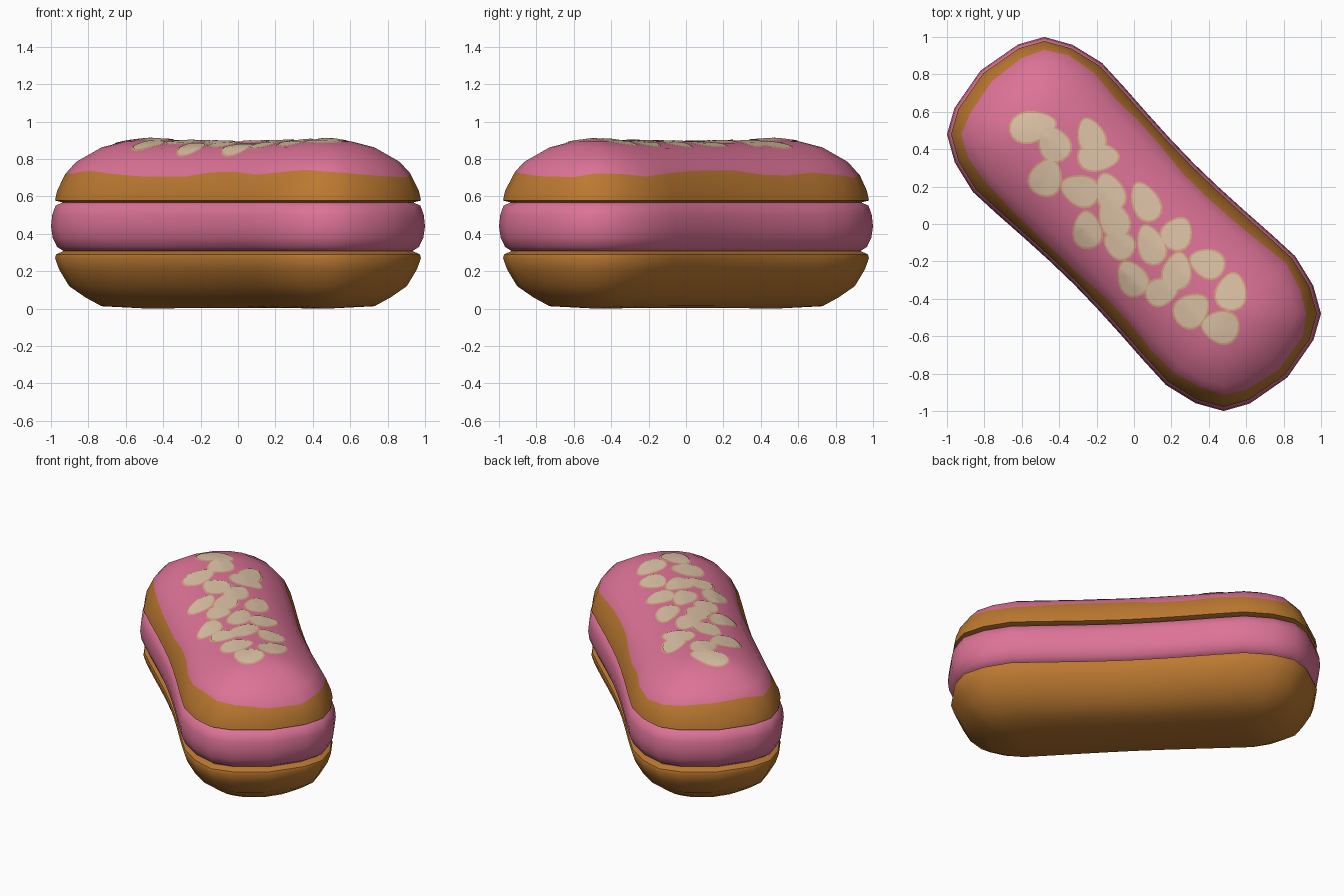
import bpy, bmesh, math
from mathutils import Vector
from mathutils.bvhtree import BVHTree

if "Cube" in bpy.data.objects:
    bpy.data.objects.remove(bpy.data.objects["Cube"])


def material(name, rgb):
    m = bpy.data.materials.new(name)
    m.diffuse_color = (*rgb, 1)
    m.use_nodes = True
    m.node_tree.nodes["Principled BSDF"].inputs["Base Color"].default_value = m.diffuse_color
    return m


PASTRY = material("baked pastry", (0.50, 0.19, 0.03))
PINK = material("pink cream", (0.72, 0.17, 0.31))
NUT = material("nut flake", (0.72, 0.54, 0.38))
NUT_RIM = material("toasted nut rim", (0.68, 0.36, 0.22))

# Quarter outline (u along the length, v across), slightly waisted; mirrored to a loop
QUARTER = [(0, .455), (.18, .459), (.36, .468), (.55, .48), (.73, .488),
           (.91, .445), (1.046, .368), (1.117, .24), (1.16, 0)]
half = QUARTER + [(u, -v) for u, v in QUARTER[-2::-1]]
LOOP = half + [(-u, v) for u, v in half[-2:0:-1]]
S = math.sqrt(0.5)


def loop_point(i, inset, z, sag):
    """Outline point pulled in towards the central spine, turned onto the diagonal."""
    u, v = LOOP[i]
    c = max(-.68, min(.68, u))
    k = max(0, 1 - inset / .48)
    u, v = c + (u - c) * k, v * k
    z -= sag * max(0, 1 - (u / .7) ** 2)
    return Vector(((u + v) * S, (v - u) * S, z))


def icing_wave(i):
    a = 2 * math.pi * i / len(LOOP)
    return .012 * math.sin(3 * a + 1) + .010 * math.sin(7 * a) + .006 * math.sin(11 * a + 2)


def finish(name, bm, mats):
    me = bpy.data.meshes.new(name)
    bm.to_mesh(me)
    bm.free()
    for m in mats:
        me.materials.append(m)
    ob = bpy.data.objects.new(name, me)
    bpy.context.collection.objects.link(ob)
    bpy.ops.object.select_all(action='DESELECT')
    ob.select_set(True)
    bpy.context.view_layer.objects.active = ob
    bpy.ops.object.shade_smooth_by_angle(angle=math.radians(48))
    return ob


def loft(name, rows, mats, wavy=None):
    """Rows of (inset, z, sag); faces above the wavy row take the second material."""
    bm = bmesh.new()
    rings = []
    for r, (d, z, sag) in enumerate(rows):
        ring = []
        for i in range(len(LOOP)):
            w = icing_wave(i) if r == wavy else 0
            ring.append(bm.verts.new(loop_point(i, d + .75 * w, z + w, sag)))
        rings.append(ring)
    n = len(LOOP)
    for r in range(len(rings) - 1):
        for i in range(n):
            j = (i + 1) % n
            f = bm.faces.new((rings[r][i], rings[r][j], rings[r + 1][j], rings[r + 1][i]))
            f.material_index = 1 if wavy is not None and r >= wavy else 0
    bmesh.ops.remove_doubles(bm, verts=bm.verts, dist=.0005)
    bmesh.ops.recalc_face_normals(bm, faces=bm.faces)
    tree = BVHTree.FromBMesh(bm)
    finish(name, bm, mats)
    return tree


# Bottom bun, cream filling and iced top bun
loft("bottom_bun", [(.48, 0, -.004), (.25, .013, 0), (.17, .06, 0), (.09, .12, 0), (.04, .21, 0),
                    (.02, .27, 0), (.025, .29, 0), (.06, .307, 0), (.48, .307, 0)], [PASTRY])
loft("cream_filling", [(.48, .30, 0), (.07, .303, 0), (.03, .33, 0), (.008, .38, 0), (0, .44, 0),
                       (.006, .50, 0), (.022, .55, 0), (.06, .569, 0), (.48, .569, 0)], [PINK])
top = loft("top_bun", [(.48, .565, 0), (.06, .567, 0), (.02, .578, 0), (.03, .63, 0), (.072, .722, 0),
                       (.125, .785, 0), (.25, .862, .006), (.36, .893, .012), (.48, .91, .016)],
           [PASTRY, PINK], wavy=4)

# Nut flakes: x, y, length, width, angle
FLAKES = [(-.54, .52, .25, .16, 10), (-.43, .43, .20, .16, 120), (-.47, .25, .20, .17, 70),
          (-.23, .47, .20, .14, 110), (-.19, .36, .22, .15, 0), (-.29, .18, .21, .16, 160),
          (-.13, .17, .21, .15, 110), (-.25, -.03, .20, .15, 95), (-.11, .03, .22, .15, 115),
          (-.08, -.11, .17, .14, 150), (.06, .12, .22, .14, 115), (.09, -.11, .22, .14, 110),
          (.23, -.05, .18, .16, 60), (-.01, -.29, .20, .15, 120), (.15, -.36, .18, .14, 20),
          (.23, -.25, .20, .15, 80), (.39, -.21, .19, .15, 160), (.52, -.36, .20, .16, 80),
          (.31, -.46, .20, .17, 40), (.46, -.55, .20, .17, 170)]


def flakes(name, grow, lift, mat):
    """Egg-shaped thin plates draped over the icing."""
    bm = bmesh.new()
    steps = 18

    def drape(x, y):
        hit = top.ray_cast(Vector((x, y, 2)), Vector((0, 0, -1)))[0]
        return bm.verts.new((x, y, hit.z + lift))

    for x, y, length, width, deg in FLAKES:
        ca, sa = math.cos(math.radians(deg)), math.sin(math.radians(deg))
        rings = []
        for k in (.5, 1):
            ring = []
            for i in range(steps):
                t = 2 * math.pi * i / steps
                p = k * (length / 2 + grow) * math.cos(t)
                q = k * (width / 2 + grow) * math.sin(t) * (1 - .25 * math.cos(t))
                ring.append(drape(x + p * ca - q * sa, y + p * sa + q * ca))
            rings.append(ring)
        mid = drape(x, y)
        for i in range(steps):
            j = (i + 1) % steps
            bm.faces.new((mid, rings[0][i], rings[0][j]))
            bm.faces.new((rings[0][i], rings[1][i], rings[1][j], rings[0][j]))
    finish(name, bm, [mat])


flakes("nut_flake_rims", .006, .003, NUT_RIM)
flakes("nut_flakes", -.004, .006, NUT)
